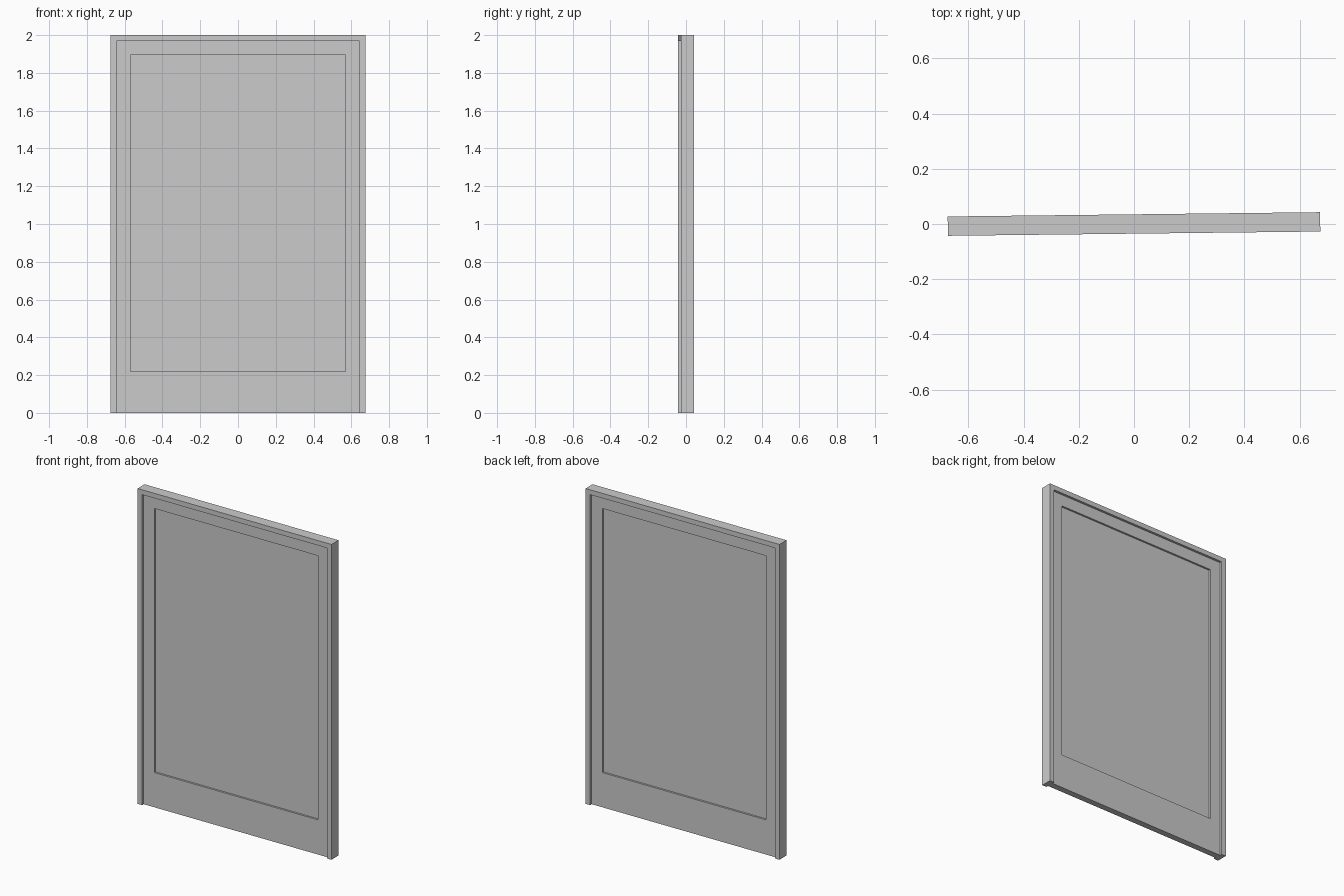
import bpy, bmesh, math

if "Cube" in bpy.data.objects:
    bpy.data.objects.remove(bpy.data.objects["Cube"])

YAW = math.atan(0.0115)      # door set very slightly askew
FRAME_T, LEAF_T, PANEL_T = 0.070, 0.040, 0.016


def arch(half_w, top, bottom):
    """Corner points in x, z: up the left side, over, down the right side."""
    return [(-half_w, bottom), (-half_w, top), (half_w, top), (half_w, bottom)]


def finish(bm, name):
    bmesh.ops.recalc_face_normals(bm, faces=bm.faces)
    mesh = bpy.data.meshes.new(name)
    bm.to_mesh(mesh)
    bm.free()
    obj = bpy.data.objects.new(name, mesh)
    obj.rotation_euler.z = YAW
    bpy.context.collection.objects.link(obj)
    return obj


def band(name, outer, inner, thick, closed):
    """Mitred rectangular band between two outlines, open or closed."""
    bm = bmesh.new()
    h = thick / 2
    sections = [[bm.verts.new((p[0], y, p[1]))
                 for p, y in ((o, -h), (i, -h), (i, h), (o, h))]
                for o, i in zip(outer, inner)]
    n = len(sections)
    for k in range(n if closed else n - 1):
        a, b = sections[k], sections[(k + 1) % n]
        for j in range(4):
            m = (j + 1) % 4
            bm.faces.new((a[j], a[m], b[m], b[j]))
    if not closed:
        bm.faces.new(sections[0])
        bm.faces.new(sections[-1])
    return finish(bm, name)


def slab(name, outline, thick):
    bm = bmesh.new()
    face = bm.faces.new([bm.verts.new((x, -thick / 2, z)) for x, z in outline])
    ext = bmesh.ops.extrude_face_region(bm, geom=[face], use_keep_orig=True)
    verts = [g for g in ext["geom"] if isinstance(g, bmesh.types.BMVert)]
    bmesh.ops.translate(bm, vec=(0, thick, 0), verts=verts)
    return finish(bm, name)


# Outer casing: two jambs and a head, open at the floor
opening = arch(0.643, 1.969, 0)
band("door_frame", arch(0.675, 2.0, 0), opening, FRAME_T, False)

# Door leaf: stiles and rails around a window opening
window = arch(0.569, 1.895, 0.22)
band("door_leaf", opening, window, LEAF_T, True)

# Thin panel recessed on both sides
slab("door_panel", window, PANEL_T)
